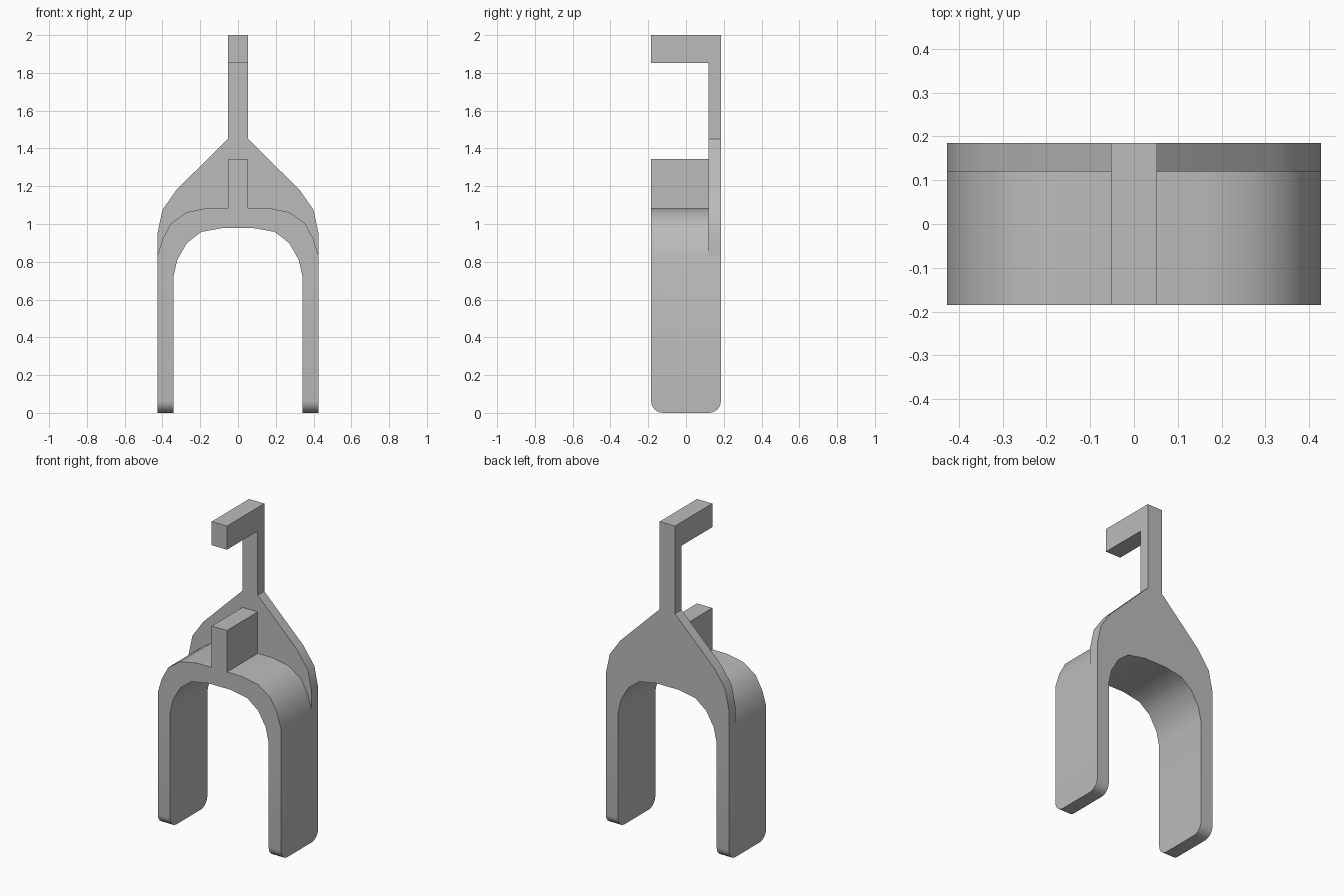
import bpy, bmesh, math

cube = bpy.data.objects.get("Cube")
if cube:
    bpy.data.objects.remove(cube, do_unlink=True)

GREY = (0.5, 0.5, 0.5, 1)
mat = bpy.data.materials.new("plain grey")
mat.use_nodes = True
mat.diffuse_color = GREY
mat.node_tree.nodes["Principled BSDF"].inputs["Base Color"].default_value = GREY

FRONT, BACK, PLATE = -0.185, 0.185, 0.12   # depth planes
BAR = 0.053                                # half width of post and stem
SIDE, INNER = 0.427, 0.342                 # half widths of the legs


def extrude(name, profile, axis, start, end, round_feet=0):
    """Extrude a closed 2D profile (other axis, z) along x or y."""
    bm = bmesh.new()
    put = (lambda p, d: (p[0], d, p[1])) if axis == "y" else (lambda p, d: (d, p[0], p[1]))
    face = bm.faces.new([bm.verts.new(put(p, start)) for p in profile])
    new = bmesh.ops.extrude_face_region(bm, geom=[face])["geom"]
    shift = (0, end - start, 0) if axis == "y" else (end - start, 0, 0)
    bmesh.ops.translate(bm, vec=shift, verts=[v for v in new if isinstance(v, bmesh.types.BMVert)])
    if round_feet:
        feet = [e for e in bm.edges
                if all(v.co.z < 1e-4 for v in e.verts)
                and abs(e.verts[0].co.y - e.verts[1].co.y) < 1e-4]
        bmesh.ops.bevel(bm, geom=feet, offset=round_feet, segments=6,
                        profile=0.5, affect="EDGES")
    bmesh.ops.recalc_face_normals(bm, faces=bm.faces)
    mesh = bpy.data.meshes.new(name)
    bm.to_mesh(mesh)
    bm.free()
    mesh.materials.append(mat)
    obj = bpy.data.objects.new(name, mesh)
    bpy.context.collection.objects.link(obj)
    bpy.ops.object.select_all(action="DESELECT")
    obj.select_set(True)
    bpy.context.view_layer.objects.active = obj
    bpy.ops.object.shade_smooth_by_angle(angle=math.radians(32))
    return obj


def mirrored(half):
    """Continue a right-half outline with its left half."""
    return half + [(-x, z) for x, z in reversed(half)]


# Outlines of the right half, from the side towards the middle
outer = [(SIDE, 0.83), (0.4, 0.92), (0.354, 1.005), (0.27, 1.063), (0.16, 1.085)]
inner = [(INNER, 0), (INNER, 0.72), (0.322, 0.81), (0.27, 0.9), (0.195, 0.958), (0.075, 0.98)]
shoulder = [(SIDE, 0.947), (0.4, 1.075), (0.325, 1.182), (BAR, 1.45)]

# Arch with two legs and rounded feet
extrude("arch_legs", mirrored([(SIDE, 0)] + outer) + mirrored(inner)[::-1],
        "y", FRONT, BACK, round_feet=0.065)

# Back plate rising from the arch to the stem
extrude("back_plate", mirrored(shoulder) + mirrored(outer)[::-1], "y", PLATE, BACK)

# Post standing on the arch
extrude("arch_post", [(FRONT, 1.085), (PLATE, 1.085), (PLATE, 1.345), (FRONT, 1.345)],
        "x", -BAR, BAR)

# Stem with forward hook
extrude("stem_hook", [(PLATE, 1.45), (BACK, 1.45), (BACK, 2), (FRONT, 2),
                      (FRONT, 1.852), (PLATE, 1.852)], "x", -BAR, BAR)
